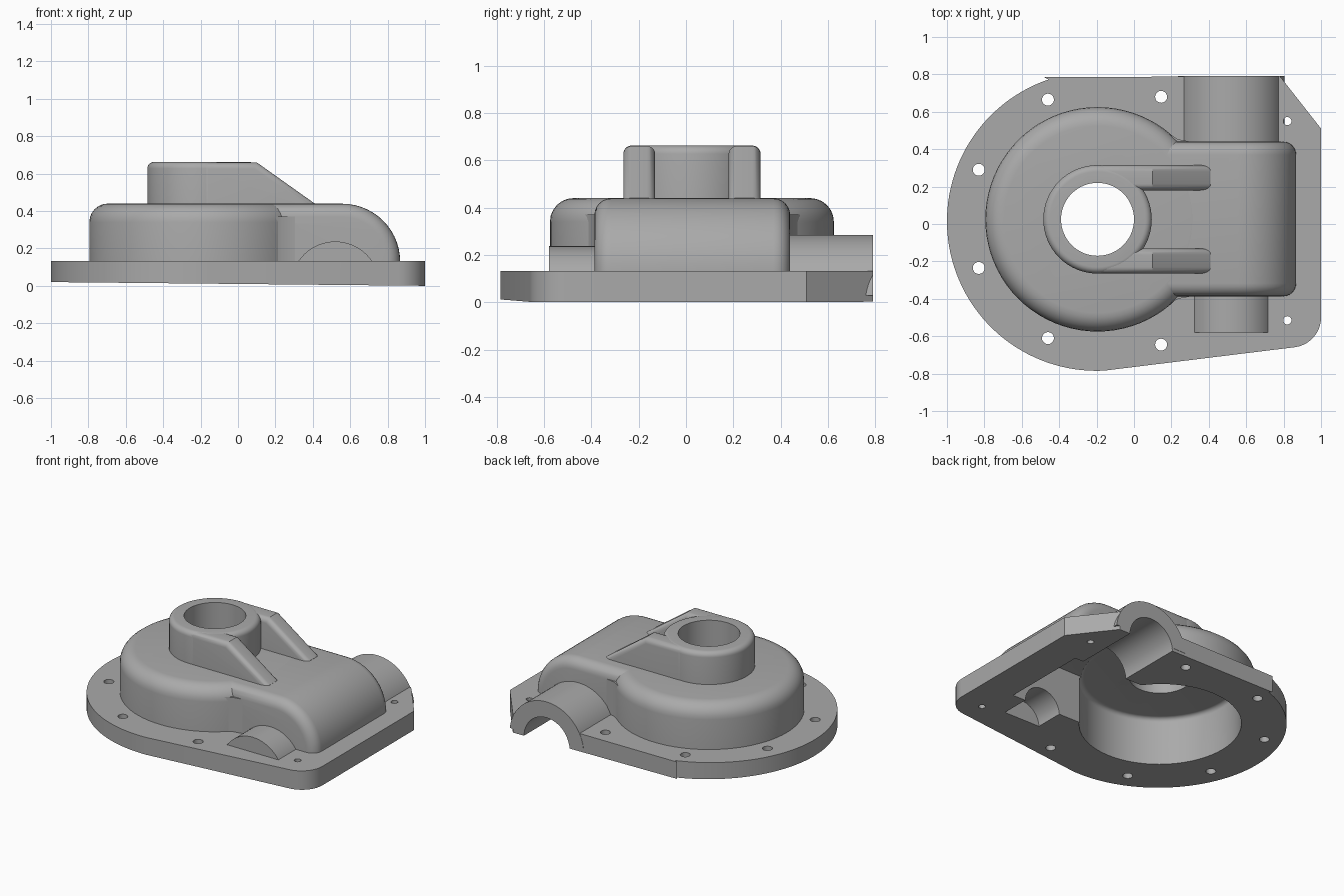
import bpy, bmesh
from math import sin, cos, radians

cube = bpy.data.objects.get("Cube")
if cube:
    bpy.data.objects.remove(cube, do_unlink=True)

metal = bpy.data.materials.new("cast_grey")
metal.use_nodes = True
GREY = (0.4, 0.4, 0.4, 1)
metal.diffuse_color = GREY
metal.node_tree.nodes["Principled BSDF"].inputs["Base Color"].default_value = GREY

CX, CY = -0.195, 0.025      # main bore axis
SX = 0.52                   # cross shaft position
BOTTOM = -0.1               # cutters start below the base


def arc(cx, cy, r, a0, a1, n):
    """Points along an arc, angles in degrees."""
    angles = [radians(a0 + (a1 - a0) * i / n) for i in range(n + 1)]
    return [(cx + r * cos(a), cy + r * sin(a)) for a in angles]


def circle(cx, cy, r, n=64):
    return arc(cx, cy, r, 0, 360, n)[:-1]


def prism(name, pts, axis, lo, hi, bevel=0.0, floor=None):
    """Extrude a profile along z or y and round the rims of its caps."""
    bm = bmesh.new()

    def place(p, d):
        return (p[0], p[1], d) if axis == "z" else (p[0], d, p[1])

    a = [bm.verts.new(place(p, lo)) for p in pts]
    b = [bm.verts.new(place(p, hi)) for p in pts]
    bm.faces.new(a)
    bm.faces.new(b)
    n = len(pts)
    for i in range(n):
        j = (i + 1) % n
        bm.faces.new((a[i], a[j], b[j], b[i]))
    bmesh.ops.recalc_face_normals(bm, faces=bm.faces)
    if bevel:
        k = 2 if axis == "z" else 1
        caps = (hi,) if axis == "z" else (lo, hi)
        rim = [e for e in bm.edges
               if any(all(abs(v.co[k] - c) < 1e-5 for v in e.verts) for c in caps)
               and (floor is None or max(v.co.z for v in e.verts) > floor)]
        bmesh.ops.bevel(bm, geom=rim, offset=bevel, segments=6, profile=0.5,
                        affect='EDGES', clamp_overlap=True)
    mesh = bpy.data.meshes.new(name)
    bm.to_mesh(mesh)
    bm.free()
    mesh.materials.append(metal)
    ob = bpy.data.objects.new(name, mesh)
    bpy.context.scene.collection.objects.link(ob)
    return ob


def shoulder(x0, x1, z0, z1, r):
    """Side profile of a block whose far upper edge is rounded."""
    return [(x0, z0), (x1, z0)] + arc(x1 - r, z1 - r, r, 0, 90, 14) + [(x0, z1)]


# Flange plate, with a slightly sloping underside
outline = (arc(-0.2, 0.015, 0.8, 106, 273, 60)
           + arc(0.84, -0.5, 0.16, 277, 360, 10)
           + [(1, 0.51), (0.78, 0.79)])
outline[0] = (-0.48, 0.785)
flange = prism("flange", outline, "z", 0, 0.132)
for v in flange.data.vertices:
    if v.co.z < 0.05:
        v.co.z = 0.01 * (1 - v.co.x)

# Round chamber, shaft housing and the blends between them
parts = [
    flange,
    prism("round_chamber", circle(CX, CY, 0.6, 80), "z", 0.06, 0.44, 0.1),
    prism("shaft_housing", shoulder(-0.1, 0.867, 0.06, 0.439, 0.31), "y",
          -0.387, 0.44, 0.07, floor=0.07),
]
for side, edge in (("back", 0.439), ("front", -0.386)):
    s = 1 if side == "back" else -1
    pts = [(0.1, edge - s * 0.14), (0.19, edge + s * 0.042),
           (0.235, edge + s * 0.014), (0.31, edge)]
    parts.append(prism(side + "_blend", pts, "z", 0.06, 0.37))

# Bearing boss with its two sloping ribs
parts.append(prism("bearing_boss", circle(CX, CY, 0.29), "z", 0.4, 0.662, 0.035))
rib = [(CX, 0.4), (CX, 0.66), (0.1, 0.66), (0.41, 0.44), (0.41, 0.4)]
for side, y0, y1 in (("back", 0.155, 0.29), ("front", -0.29, -0.155)):
    parts.append(prism(side + "_rib", rib, "y", CY + y0, CY + y1, 0.035, floor=0.42))

# Half round shaft sleeves
for side, r, y0, y1 in (("back", 0.285, 0.36, 0.79), ("front", 0.237, -0.58, -0.31)):
    half = [p for p in circle(SX, 0, r) if p[1] > 0.02]
    parts.append(prism(side + "_sleeve", half, "y", y0, y1))

# Cutters: bore, cavities, shaft passage, front bearing pocket
cutters = [
    prism("bore_cutter", circle(CX, CY, 0.195), "z", BOTTOM, 0.8),
    prism("chamber_cutter", circle(CX, CY, 0.512), "z", BOTTOM, 0.35, 0.03),
    prism("housing_cutter", shoulder(-0.1, 0.76, BOTTOM, 0.345, 0.22), "y", -0.28, 0.33),
    prism("passage_cutter", circle(SX, 0, 0.175, 48), "y", 0.2, 0.9),
    prism("pocket_cutter", circle(SX, 0, 0.14, 48), "y", -0.48, -0.2),
]
bolts = [(x, y, 0.032) for x, y in ((-0.83, 0.29), (-0.83, -0.235), (-0.46, 0.665),
                                    (-0.46, -0.61), (0.145, 0.68), (0.145, -0.645))]
bolts += [(0.82, 0.55, 0.022), (0.82, -0.515, 0.022)]
holes = [prism("bolt_cutter", circle(x, y, r, 20), "z", BOTTOM, 0.3) for x, y, r in bolts]

for ob in parts:
    for cutter in cutters + (holes if ob == flange else []):
        mod = ob.modifiers.new("cut", 'BOOLEAN')
        mod.operation = 'DIFFERENCE'
        mod.solver = 'EXACT'
        mod.object = cutter

# Bake the cuts, drop the cutters and shade
graph = bpy.context.evaluated_depsgraph_get()
graph.update()
baked = [bpy.data.meshes.new_from_object(ob.evaluated_get(graph)) for ob in parts]
for ob, mesh in zip(parts, baked):
    ob.modifiers.clear()
    ob.data = mesh
    mesh.shade_smooth()
    mesh.set_sharp_from_angle(angle=radians(32))
for cutter in cutters + holes:
    bpy.data.objects.remove(cutter, do_unlink=True)
